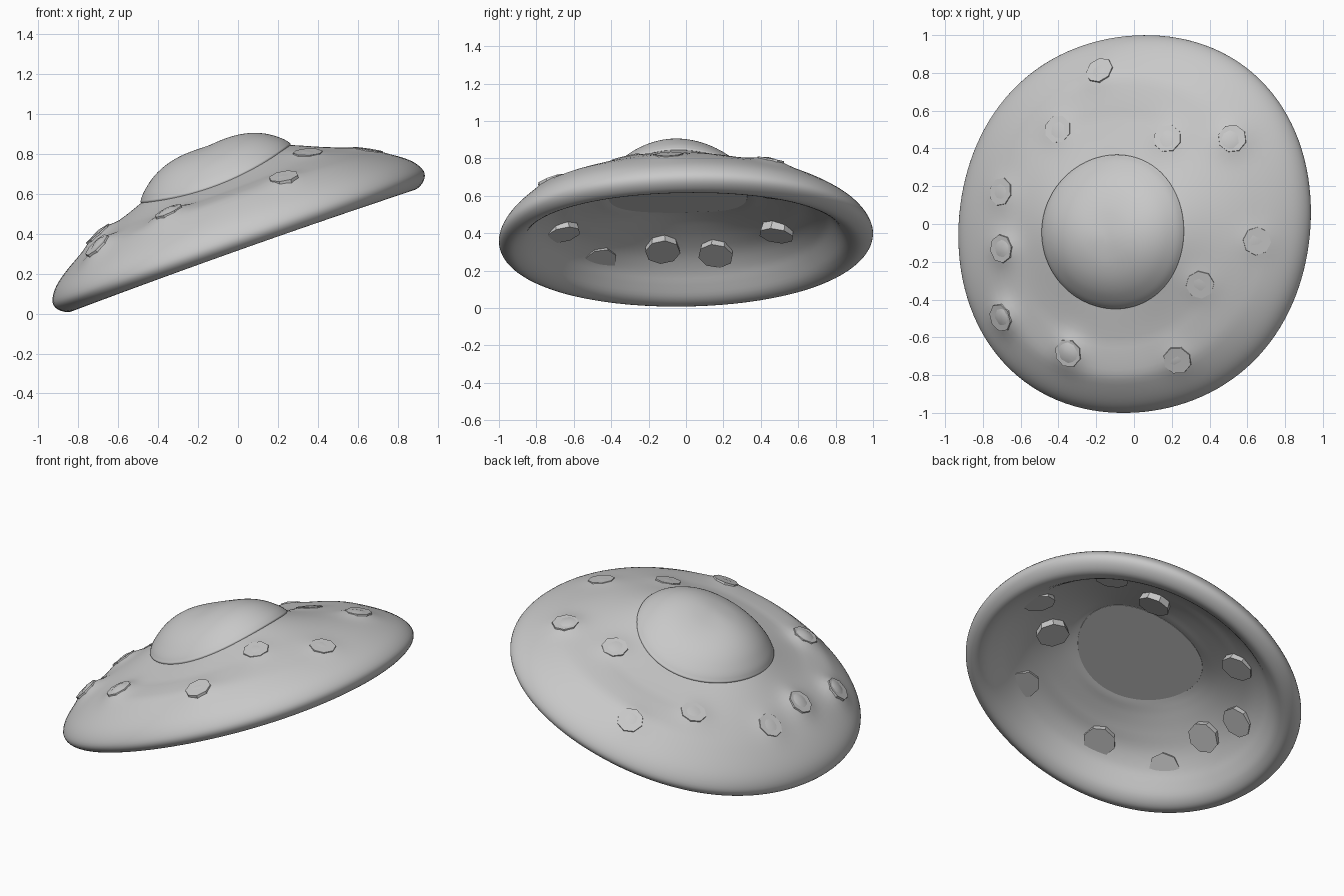
import bpy, bmesh, math
from mathutils import Matrix, Vector

cube = bpy.data.objects.get("Cube")
if cube:
    bpy.data.objects.remove(cube, do_unlink=True)

TILT = math.radians(19.5)
PLACE = Matrix.Translation((0, 0, 0.40)) @ Matrix.Rotation(-TILT, 4, 'Y')
SEGMENTS = 128
STEPS = 4

grey = bpy.data.materials.new("hull grey")
grey.use_nodes = True
COLOUR = (0.58, 0.58, 0.58, 1)
grey.diffuse_color = COLOUR
grey.node_tree.nodes["Principled BSDF"].inputs["Base Color"].default_value = COLOUR

# Cross-sections as (radius, height) in the saucer's own tilted frame
TOP = [(0.36, 0.305), (0.42, 0.288), (0.54, 0.250), (0.66, 0.213), (0.78, 0.166),
       (0.89, 0.104), (0.962, 0.045), (0.995, -0.015)]
UNDER = [(0.978, -0.06), (0.925, -0.088), (0.865, -0.068), (0.81, -0.01), (0.76, 0.05),
         (0.68, 0.115), (0.58, 0.165), (0.48, 0.202), (0.42, 0.220), (0.36, 0.236)]
DOME = [(0.0, 0.467), (0.08, 0.465), (0.16, 0.455), (0.24, 0.431), (0.31, 0.394),
        (0.37, 0.345), (0.40, 0.310), (0.405, 0.29), (0.37, 0.232)]

# Blisters: x, y from above, swell height
BLISTERS = [(-0.18, 0.81, 0.015), (-0.40, 0.50, 0.015), (0.18, 0.45, 0.02),
            (0.52, 0.45, 0.03), (-0.70, 0.17, 0.015), (-0.69, -0.13, 0.035),
            (-0.69, -0.49, 0.045), (-0.34, -0.68, 0.04), (0.23, -0.72, 0.015),
            (0.35, -0.32, 0.015), (0.65, -0.09, 0.015)]


def outline(r, angle):
    """Slightly skewed, squarish plan, stronger towards the rim."""
    return 1 + r * r * (0.01 * (1 - math.cos(4 * angle)) + 0.027 * math.sin(2 * angle))


def warp(r, angle):
    """Height added by the saddle round the dome and the fuller flanks."""
    saddle = 0.028 * math.cos(2 * angle) + 0.012 * math.cos(angle)
    flank = 0.025 * math.sin(angle) ** 2
    return (saddle * max(0, 1 - abs(r - 0.4) / 0.38)
            + flank * max(0, 1 - abs(r - 0.8) / 0.2))


def shaped(r, h, angle):
    """Turn a profile point into a 3D point."""
    s = r * outline(r, angle)
    return Vector((0.99 * s * math.cos(angle) - 0.004,
                   1.003 * s * math.sin(angle) - 0.07 * max(0, 1 - r),
                   h + warp(r, angle)))


def top_height(r):
    for (r0, h0), (r1, h1) in zip(TOP, TOP[1:]):
        if r <= r1:
            return h0 + (h1 - h0) * (r - r0) / (r1 - r0)
    return 0.0


def hull_point(u, v):
    """Upper hull surface at a place in the tilted frame."""
    r = math.hypot(u, v)
    for _ in range(8):
        cu, cv = (u + 0.004) / 0.99, (v + 0.07 * max(0, 1 - r)) / 1.003
        angle = math.atan2(cv, cu)
        r = math.hypot(cu, cv) / outline(r, angle)
    return Vector((u, v, top_height(r) + warp(r, angle)))


def on_hull(x, y):
    """Upper hull surface under a plan position."""
    p = Vector((x, y, 0.2))
    for _ in range(8):
        p = hull_point((x + p.z * math.sin(TILT)) / math.cos(TILT), y)
    return p


SPOTS = [(on_hull(x, y), rise) for x, y, rise in BLISTERS]


def swelling(p):
    return sum(rise * math.exp(-((p.x - s.x) ** 2 + (p.y - s.y) ** 2) / 0.0075)
               for s, rise in SPOTS)


def smooth_curve(pts):
    """Catmull-Rom curve through an open list of points."""
    p = [Vector(q) for q in [pts[0]] + pts + [pts[-1]]]
    out = []
    for a, b, c, d in zip(p, p[1:], p[2:], p[3:]):
        for i in range(STEPS):
            t = i / STEPS
            out.append(0.5 * (2 * b + (c - a) * t + (2 * a - 5 * b + 4 * c - d) * t * t
                              + (3 * b - a - 3 * c + d) * t ** 3))
    return out + [p[-1]]


def finish(name, bm, angle):
    bmesh.ops.recalc_face_normals(bm, faces=bm.faces)
    mesh = bpy.data.meshes.new(name)
    bm.to_mesh(mesh)
    bm.free()
    mesh.materials.append(grey)
    ob = bpy.data.objects.new(name, mesh)
    bpy.context.collection.objects.link(ob)
    bpy.ops.object.select_all(action='DESELECT')
    ob.select_set(True)
    bpy.context.view_layer.objects.active = ob
    bpy.ops.object.shade_smooth_by_angle(angle=math.radians(angle))


def lathe(name, profile, hollow):
    """Sweep a profile round; hollow ones join end to end and swell on top."""
    bm = bmesh.new()
    rings = [[bm.verts.new(shaped(r, h, math.tau * i / SEGMENTS)) for i in range(SEGMENTS)]
             for r, h in profile]
    if hollow:
        for ring in rings[:len(TOP) * STEPS - STEPS]:
            for v in ring:
                v.co.z += swelling(v.co)
    pairs = list(zip(rings, rings[1:])) + ([(rings[-1], rings[0])] if hollow else [])
    for a, b in pairs:
        for i in range(SEGMENTS):
            j = (i + 1) % SEGMENTS
            bm.faces.new((a[i], a[j], b[j], b[i]))
    if not hollow:
        bm.faces.new(rings[-1])
    bmesh.ops.remove_doubles(bm, verts=bm.verts, dist=0.0005)
    bm.transform(PLACE)
    finish(name, bm, 40)


# Thin hollow saucer with a thick rolled rim
lathe("saucer_hull", smooth_curve(TOP + UNDER), True)

# Central dome, closed by a flat floor seen through the hull opening
lathe("dome", smooth_curve(DOME), False)

# Eight-sided plug through each blister, its flat back showing inside the hull
for n, (spot, rise) in enumerate(SPOTS, 1):
    du = hull_point(spot.x + 0.04, spot.y) - hull_point(spot.x - 0.04, spot.y)
    dv = hull_point(spot.x, spot.y + 0.04) - hull_point(spot.x, spot.y - 0.04)
    normal = du.cross(dv).normalized()
    turn = normal.to_track_quat('Z', 'Y').to_matrix().to_4x4()
    top, bottom = 0.6 * rise + 0.003, -0.115
    bm = bmesh.new()
    bmesh.ops.create_cone(bm, cap_ends=True, segments=8, radius1=0.095, radius2=0.075,
                          depth=top - bottom)
    bm.transform(PLACE @ Matrix.Translation(spot + normal * (top + bottom) / 2) @ turn)
    finish(f"blister_plug_{n}", bm, 30)
